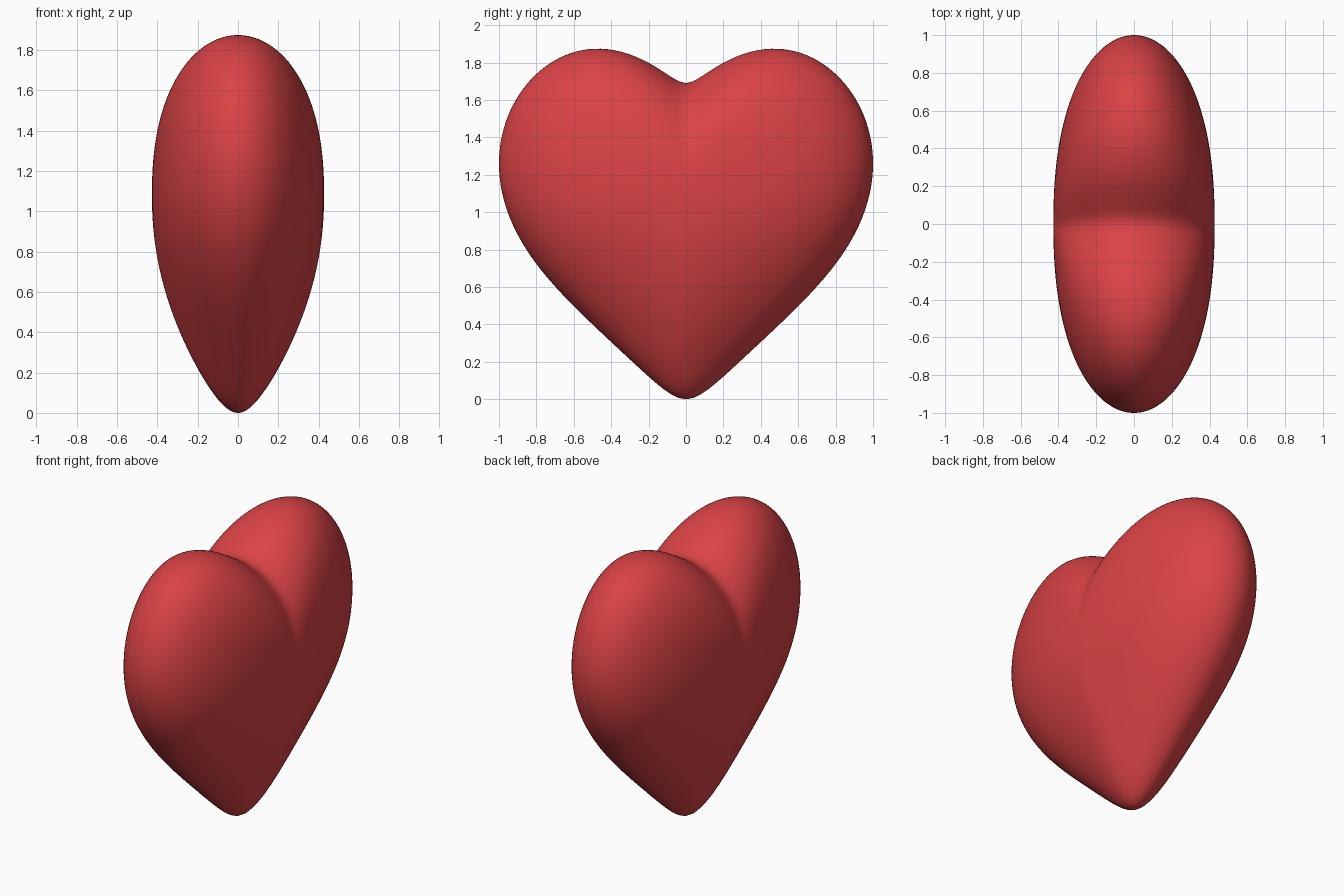
import bpy, bmesh, math
from mathutils import Matrix

if "Cube" in bpy.data.objects:
    bpy.data.objects.remove(bpy.data.objects["Cube"])

HALF_H = 0.845      # vertical radius before the lobes are lifted
CENTRE = 1.08       # height of the fullest point of both faces
PUFF = 0.427        # half thickness there


def outline(t):
    """Heart outline: a circle lifted sideways into two lobes and a point."""
    y, s = math.cos(t), math.sin(t)
    e = 0.06 if s > 0 else 0.06 - 0.06 * s      # softer tip than notch
    g = (math.hypot(y, e) - e) / (math.hypot(1, e) - e)
    return y, HALF_H * (1 + s) + 0.89 * g - 0.622 * g ** 2 + 0.147 * g ** 3


# Ball with its poles facing the two broad sides
bm = bmesh.new()
bmesh.ops.create_uvsphere(bm, u_segments=160, v_segments=80, radius=1.0,
                          matrix=Matrix.Rotation(math.pi / 2, 4, 'Y'))

# Shape the ball into a puffed heart, slimmer towards the tip
for v in bm.verts:
    s = min(1.0, math.hypot(v.co.y, v.co.z))
    oy, oz = outline(math.atan2(v.co.z, v.co.y))
    z = CENTRE + s * (oz - CENTRE)
    x = PUFF * math.sqrt(max(0.0, 1 - s ** 2.3))
    x *= 1 - 0.42 * max(0.0, 1 - z / CENTRE) ** 2
    v.co = (math.copysign(x, v.co.x), s * oy, z)
bmesh.ops.recalc_face_normals(bm, faces=bm.faces)
for f in bm.faces:
    f.smooth = True

mesh = bpy.data.meshes.new("heart")
bm.to_mesh(mesh)
bm.free()
heart = bpy.data.objects.new("heart", mesh)
bpy.context.collection.objects.link(heart)

# Red colour
red = bpy.data.materials.new("red")
red.diffuse_color = (0.7, 0.055, 0.06, 1)
red.use_nodes = True
red.node_tree.nodes["Principled BSDF"].inputs["Base Color"].default_value = red.diffuse_color
mesh.materials.append(red)
